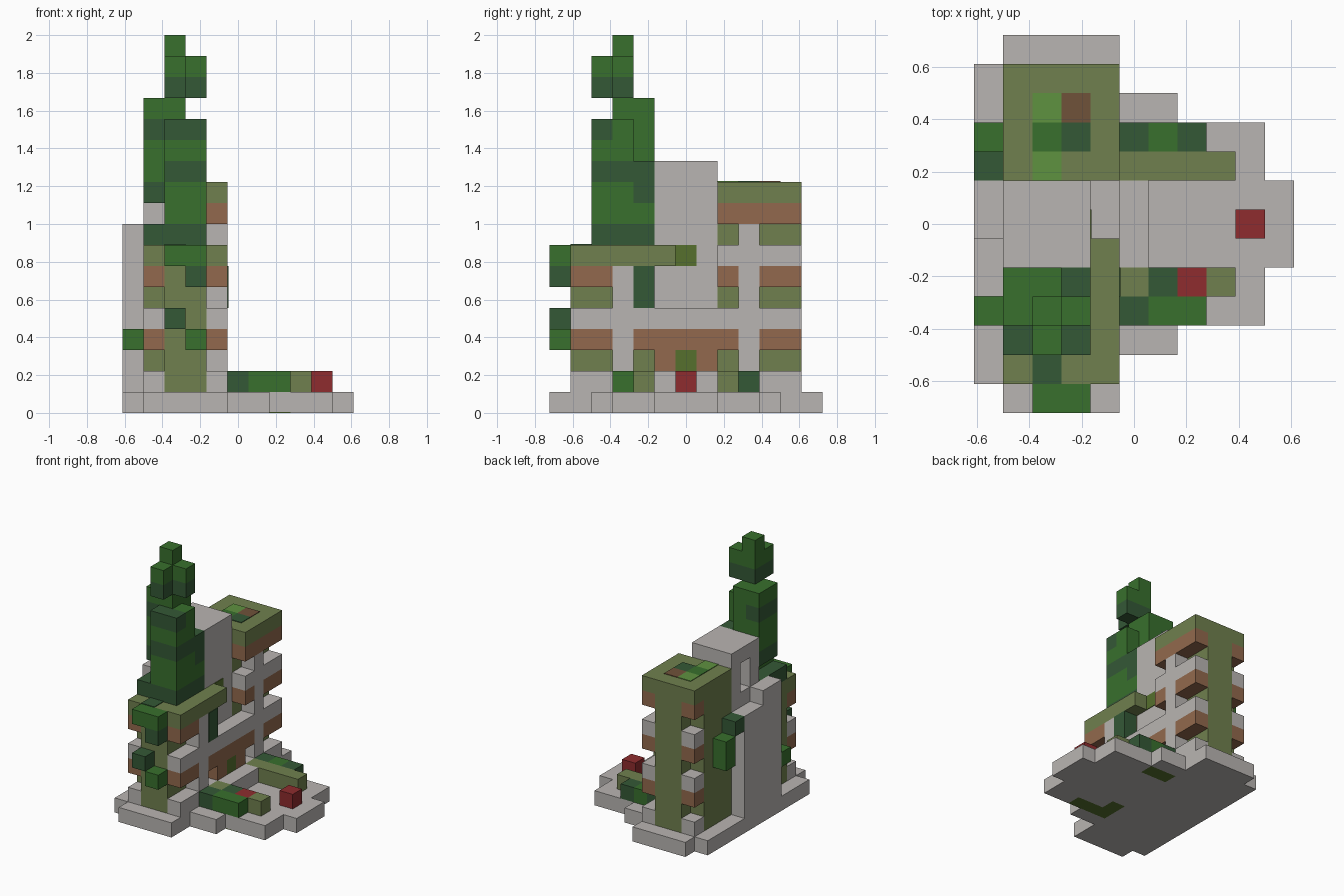
import bpy, bmesh
from mathutils import Vector

default = bpy.data.objects.get("Cube")
if default:
    bpy.data.objects.remove(default, do_unlink=True)

U = 1 / 9                                # edge of one block
ORIGIN = Vector((-5.5, -6.5, 0)) * U     # corner of the block grid


def material(name, hexcode):
    rgb = [int(hexcode[i:i + 2], 16) / 255 for i in (0, 2, 4)]
    lin = [c / 12.92 if c <= 0.04045 else ((c + 0.055) / 1.055) ** 2.4 for c in rgb]
    mat = bpy.data.materials.new(name)
    mat.use_nodes = True
    mat.diffuse_color = (*lin, 1)
    mat.node_tree.nodes["Principled BSDF"].inputs["Base Color"].default_value = (*lin, 1)
    return mat


stone = material("grey stone", "B9B5B2")
olive = material("olive plaster", "70804E")
brick = material("brown brick", "92694D")
leaf = material("leaf green", "38702D")
dark = material("dark leaf green", "345836")
red = material("red", "8E2C2E")
bright = material("bright green", "5F9240")
wood = material("dark wood", "70523A")
moss = material("moss green", "56702D")


def part(name, mat, *boxes):
    """One object made of boxes, each given as low and high grid corners."""
    bm = bmesh.new()
    for x0, x1, y0, y1, z0, z1 in boxes:
        lo, hi = Vector((x0, y0, z0)), Vector((x1, y1, z1))
        size, mid = hi - lo, (lo + hi) / 2
        verts = bmesh.ops.create_cube(bm, size=1)["verts"]
        for v in verts:
            v.co = Vector(a * b for a, b in zip(v.co, size)) + mid
            v.co = v.co * U + ORIGIN
    mesh = bpy.data.meshes.new(name)
    bm.to_mesh(mesh)
    bm.free()
    mesh.materials.append(mat)
    obj = bpy.data.objects.new(name, mesh)
    bpy.context.collection.objects.link(obj)
    return obj


def block(x, y, z):
    return (x, x + 1, y, y + 1, z, z + 1)


THIN = 0.04

# Stepped ground slab, one strip per change of outline
part("ground_slab", stone,
     (0, 1, 1, 12, THIN, 1), (1, 5, 0, 13, THIN, 1), (5, 7, 2, 11, THIN, 1),
     (7, 10, 3, 10, THIN, 1), (10, 11, 5, 8, THIN, 1))
part("slab_underside", stone,
     (0, 1, 1, 12, 0, THIN), (1, 5, 0, 13, 0, THIN), (5, 7, 5, 9, 0, THIN),
     (5, 7, 2, 3, 0, THIN), (6, 7, 4, 5, 0, THIN), (5, 7, 10, 11, 0, THIN),
     (7, 8, 4, 10, 0, THIN), (8, 10, 3, 10, 0, THIN), (10, 11, 5, 8, 0, THIN))
part("root_patches", moss,
     (5, 8, 3, 4, 0, THIN), block(5, 4, 0)[:4] + (0, THIN), (5, 7, 9, 10, 0, THIN))


# Towers: plaster core, stone pier, and courses of stone and brick with gaps
def tower(name, y0, y1, pier, corner, roof):
    inner = (y0 + 1, y1) if corner == y0 else (y0, y1 - 1)
    part(name + "_core", olive,
         (2, 4, y0, y1, 1, roof), (1, 2, *inner, 1, roof))
    part(name + "_roof", olive, (1, 5, y0, y1, roof, roof + 1))
    part(name + "_pier", stone, (4, 5, pier, pier + 1, 1, roof - roof // 10))
    for z in range(1, roof):
        if z % 3 == 2:
            continue
        mat = brick if z % 3 == 0 else stone
        boxes = [block(1, corner, z),
                 (4, 5, y0, pier, z, z + 1), (4, 5, pier + 1, y1, z, z + 1)]
        if z == 9:
            boxes.append(block(4, pier, z))
        part(f"{name}_course_{z}", mat, *boxes)


tower("front_tower", 1, 5, 3, 1, 7)
tower("back_tower", 8, 12, 9, 11, 10)
part("roof_beam", olive, block(4, 5, 7))

# Tall middle block with a recessed window in its rear side
part("middle_block", stone,
     (1, 4, 5, 8, 1, 9), (2, 4, 5, 8, 9, 11), (1, 2, 5, 6, 9, 11),
     (1, 2, 7, 8, 9, 11), (1, 4, 5, 8, 11, 12))
part("rear_buttress", stone, (0, 1, 4, 6, 1, 9), (0, 1, 6, 8, 1, 8))
part("lantern", moss, (4, 4 + THIN, 6, 7, 7, 8))

# Entrance: steps, brick arch, door and stone balcony
part("entrance_step", stone, (4, 6, 5, 8, 1, 2))
part("entrance_arch", brick,
     block(4, 5, 2), block(4, 7, 2), (4, 5, 5, 8, 3, 4))
part("entrance_door", moss, block(4, 6, 2))
part("balcony", stone, (4, 5, 5, 8, 4, 5))

# Courtyard planters with hedges and red blocks
part("front_planter", olive, block(5, 4, 1), block(8, 4, 1))
part("back_planter", olive, (5, 9, 8, 9, 1, 2))
part("hedge_dark", dark, block(5, 3, 1), block(6, 4, 1), block(5, 9, 1), block(7, 9, 1))
part("hedge_green", leaf, (6, 8, 3, 4, 1, 2), block(6, 9, 1))
part("red_flower", red, block(7, 4, 1))
part("red_box", red, block(9, 6, 1))


# Painted patches on the roofs
def roof_patch(name, mat, x, y, z):
    part(name, mat, (x, x + 1, y, y + 1, z, z + THIN))


roof_patch("roof_grass_back", bright, 2, 10, 11)
roof_patch("roof_hatch", wood, 3, 10, 11)
roof_patch("roof_grass_middle", leaf, 2, 9, 11)
roof_patch("roof_shrub", dark, 3, 9, 11)
roof_patch("roof_grass_front", bright, 2, 8, 11)
roof_patch("front_roof_shrub", dark, 2, 1, 8)

# Vines hanging on the walls
part("vine_green", leaf, (2, 4, 0, 1, 7, 8), block(3, 0, 3), block(0, 3, 3),
     (0, 1, 9, 10, 5, 7))
part("vine_dark", dark, block(3, 0, 6), block(2, 0, 4), block(0, 8, 7))
part("balcony_vine", dark, (4 + THIN, 5 + THIN, 4, 5, 5, 7))

# Tree on the front tower: columns of leaves as (x, y): layer spans
columns = {
    (2, 3): [(8, 18)],
    (3, 3): [(8, 14), (15, 17)],
    (2, 2): [(8, 14), (15, 17)],
    (3, 2): [(8, 14)],
    (2, 4): [(8, 15)],
    (3, 4): [(8, 12)],
    (1, 2): [(8, 9)],
    (1, 3): [(8, 9), (10, 15)],
    (1, 4): [(8, 9), (10, 15)],
}


def is_dark(x, y, z):
    return (z in (8, 15) or (z == 11 and x > 1) or (z == 13 and (x == 1 or y == 2))
            or (z == 10 and (x == 1 or y == 4)))


cells = [(x, y, z) for (x, y), spans in columns.items()
         for lo, hi in spans for z in range(lo, hi)]
part("tree_leaves", leaf, *[block(*c) for c in cells if not is_dark(*c)])
part("tree_dark_leaves", dark, *[block(*c) for c in cells if is_dark(*c)])
